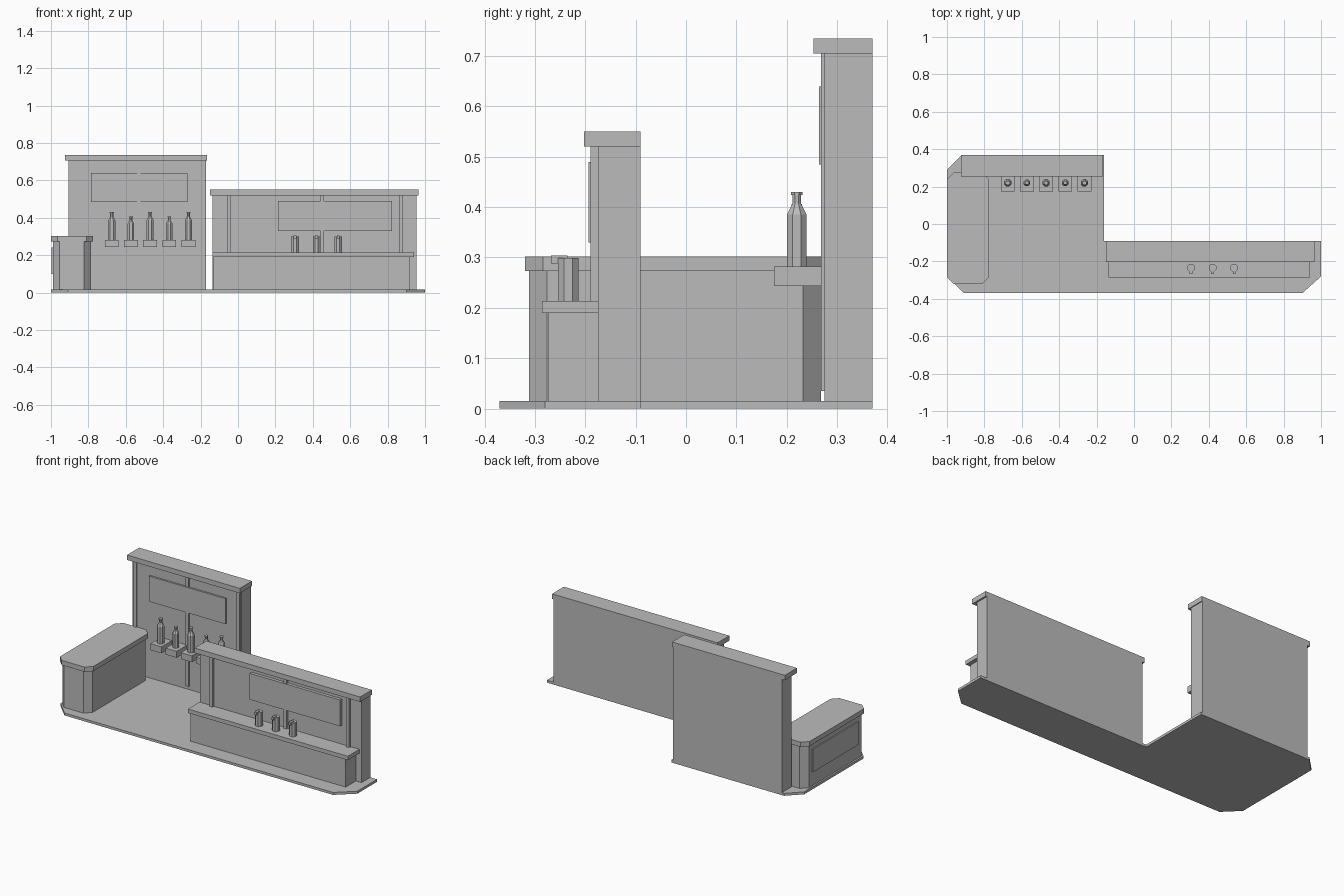
import bpy
import bmesh
import math

if "Cube" in bpy.data.objects:
    bpy.data.objects.remove(bpy.data.objects["Cube"], do_unlink=True)

grey = bpy.data.materials.new("plain_grey")
grey.use_nodes = True
COLOUR = (0.5, 0.5, 0.5, 1)
grey.diffuse_color = COLOUR
grey.node_tree.nodes["Principled BSDF"].inputs["Base Color"].default_value = COLOUR


def finish(name, bm):
    bmesh.ops.recalc_face_normals(bm, faces=bm.faces)
    mesh = bpy.data.meshes.new(name)
    bm.to_mesh(mesh)
    bm.free()
    mesh.materials.append(grey)
    obj = bpy.data.objects.new(name, mesh)
    bpy.context.collection.objects.link(obj)
    return obj


def slab(name, outline, z0, z1):
    """Extrude a plan outline from z0 to z1."""
    bm = bmesh.new()
    face = bm.faces.new([bm.verts.new((x, y, z0)) for x, y in outline])
    top = bmesh.ops.extrude_face_region(bm, geom=[face])["geom"]
    verts = [v for v in top if isinstance(v, bmesh.types.BMVert)]
    bmesh.ops.translate(bm, vec=(0, 0, z1 - z0), verts=verts)
    return finish(name, bm)


def box(name, x0, x1, y0, y1, z0, z1):
    return slab(name, [(x0, y0), (x1, y0), (x1, y1), (x0, y1)], z0, z1)


def chamfered(name, x0, x1, y0, y1, z0, z1, c):
    return slab(name, [(x0 + c, y0), (x1 - c, y0), (x1, y0 + c), (x1, y1 - c),
                       (x1 - c, y1), (x0 + c, y1), (x0, y1 - c), (x0, y0 + c)], z0, z1)


def lathe(name, profile, x, y, z, sides=8):
    """Stack rings of (radius, height) into a faceted solid."""
    bm = bmesh.new()
    rings = []
    for r, h in profile:
        angles = [2 * math.pi * (i + 0.5) / sides for i in range(sides)]
        rings.append([bm.verts.new((x + r * math.cos(a), y + r * math.sin(a), z + h))
                      for a in angles])
    for low, high in zip(rings, rings[1:]):
        for i in range(sides):
            j = (i + 1) % sides
            bm.faces.new((low[i], low[j], high[j], high[i]))
    bm.faces.new(rings[0])
    bm.faces.new(rings[-1])
    return finish(name, bm)


FLOOR = 0.015

# Floor plate
slab("floor_plate", [(-1, -0.28), (-0.91, -0.37), (0.9, -0.37), (1, -0.28), (1, -0.09),
                     (-0.16, -0.09), (-0.16, 0.37), (-0.92, 0.37), (-1, 0.29)], 0, FLOOR)

# Tall back wall with cap, strips and sign panel
box("tall_wall", -0.905, -0.17, 0.275, 0.37, FLOOR, 0.705)
box("tall_wall_cap", -0.925, -0.165, 0.253, 0.37, 0.705, 0.735)
for side, x in (("right", -0.883), ("middle", -0.53), ("left", -0.187)):
    box("tall_wall_strip_" + side, x - 0.01, x + 0.01, 0.268, 0.276, 0.035, 0.705)
box("tall_wall_panel", -0.785, -0.27, 0.264, 0.276, 0.485, 0.64)

# Small shelves, each holding a bottle
BOTTLE = [(0.021, 0), (0.021, 0.103), (0.009, 0.125), (0.009, 0.142),
          (0.012, 0.142), (0.012, 0.148)]
for i in range(5):
    x = -0.675 + i * 0.1025
    scale = 1 if i % 2 == 0 else 0.84
    box(f"shelf_{i + 1}", x - 0.037, x + 0.037, 0.175, 0.276, 0.243, 0.282)
    lathe(f"bottle_{i + 1}", [(r * min(1, scale + 0.06), h * scale) for r, h in BOTTLE],
          x, 0.22, 0.282)

# Side counter with chamfered corners
chamfered("side_counter_body", -0.99, -0.787, -0.312, 0.268, FLOOR, 0.273, 0.036)
chamfered("side_counter_top", -1, -0.775, -0.32, 0.275, 0.273, 0.302, 0.036)
box("side_counter_panel", -0.997, -0.985, -0.24, 0.2, 0.1, 0.24)

# Low wall with cap, strips and sign panel
box("low_wall", -0.135, 0.955, -0.175, -0.09, FLOOR, 0.52)
box("low_wall_cap", -0.15, 0.965, -0.203, -0.09, 0.52, 0.55)
for side, x in (("right", -0.05), ("middle", 0.45), ("left", 0.87)):
    box("low_wall_strip_" + side, x - 0.01, x + 0.01, -0.19, -0.174, 0.213, 0.52)
box("low_wall_panel", 0.215, 0.823, -0.194, -0.174, 0.33, 0.49)

# Serving counter in front of the low wall
box("serving_counter_body", -0.13, 0.917, -0.273, -0.174, FLOOR, 0.19)
box("serving_counter_top", -0.137, 0.94, -0.286, -0.174, 0.19, 0.214)

# Three taps with spouts
for i, x in enumerate((0.305, 0.42, 0.535)):
    lathe(f"tap_{i + 1}", [(0.022, 0), (0.022, 0.085)], x, -0.234, 0.214)
    box(f"tap_spout_{i + 1}", x - 0.007, x + 0.007, -0.268, -0.235, 0.288, 0.304)
